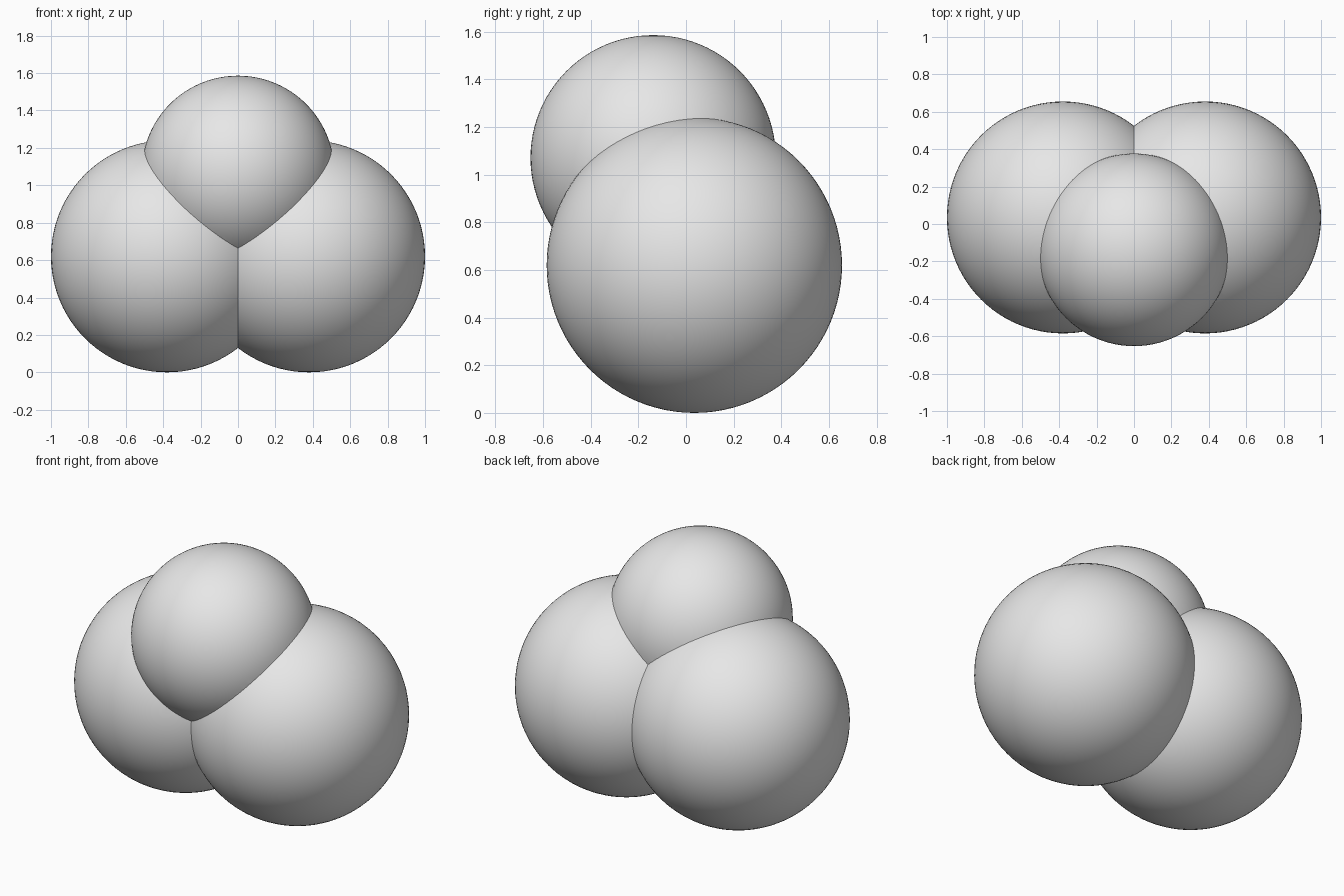
import bpy
import math

if "Cube" in bpy.data.objects:
    bpy.data.objects.remove(bpy.data.objects["Cube"])

# One plain grey for the whole model
grey = bpy.data.materials.new("plain_grey")
grey.diffuse_color = (0.8, 0.8, 0.8, 1.0)
grey.use_nodes = True
grey.node_tree.nodes["Principled BSDF"].inputs["Base Color"].default_value = grey.diffuse_color


def ball(name, radius, centre):
    bpy.ops.mesh.primitive_uv_sphere_add(segments=96, ring_count=48,
                                         radius=radius, location=centre)
    obj = bpy.context.object
    obj.name = name
    obj.data.materials.append(grey)
    return obj


# Two large lower balls side by side, smaller ball resting on them to the front
cluster = ball("left_ball", 0.62, (-0.38, 0.035, 0.62))
right = ball("right_ball", 0.62, (0.38, 0.035, 0.62))
top = ball("top_ball", 0.515, (0, -0.138, 1.071))

# Merge into one outer skin with crisp seams
for part in (right, top):
    mod = cluster.modifiers.new("merge_" + part.name, "BOOLEAN")
    mod.operation = "UNION"
    mod.solver = "EXACT"
    mod.object = part

bpy.ops.object.select_all(action="DESELECT")
cluster.select_set(True)
bpy.context.view_layer.objects.active = cluster
for mod in list(cluster.modifiers):
    bpy.ops.object.modifier_apply(modifier=mod.name)
for part in (right, top):
    bpy.data.objects.remove(part, do_unlink=True)

# Smooth balls, sharp creases where they meet
cluster.name = "three_ball_cluster"
bpy.ops.object.shade_smooth_by_angle(angle=math.radians(30))
